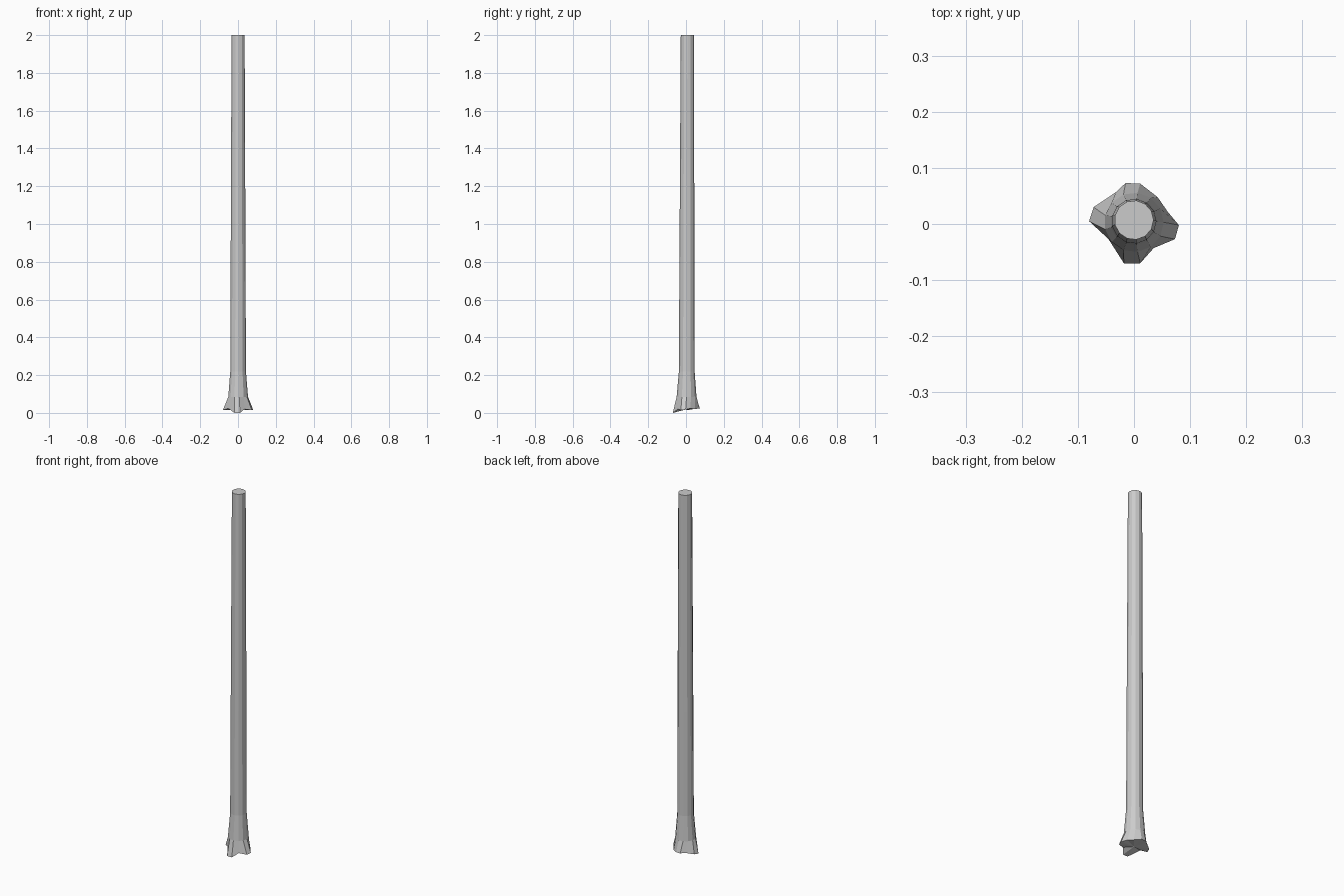
import bpy, bmesh, math

if "Cube" in bpy.data.objects:
    bpy.data.objects.remove(bpy.data.objects["Cube"])

# Root flare outline at the ground: four toes with notches between
BASE = [(.08, -.002, .017), (.06, .022, .024), (.042, .048, .02), (.011, .072, .024),
        (-.015, .073, .024), (-.032, .057, .026), (-.072, .03, .018), (-.08, .005, .015),
        (-.053, -.015, .024), (-.018, -.07, 0), (.011, -.07, 0), (.035, -.043, .02),
        (.073, -.027, .015)]
N = len(BASE)

# Upper rings: height, radius, centre y
RINGS = [(.085, .053, .003), (.22, .042, .004), (.8, .040, .005), (1.4, .0375, .006), (2, .035, .007)]


def ring(z, r, cy):
    return [(r * math.cos(math.tau * i / N), cy + r * math.sin(math.tau * i / N), z) for i in range(N)]


# Trunk lofted through the rings and capped
bm = bmesh.new()
loops = [[bm.verts.new(p) for p in pts] for pts in [BASE] + [ring(*r) for r in RINGS]]
for a, b in zip(loops, loops[1:]):
    for i in range(N):
        j = (i + 1) % N
        bm.faces.new((a[i], a[j], b[j], b[i]))
bm.faces.new(loops[-1])

# Underside fan
centre = bm.verts.new((0, 0, .018))
for i in range(N):
    bm.faces.new((loops[0][(i + 1) % N], loops[0][i], centre))
bmesh.ops.recalc_face_normals(bm, faces=bm.faces)

mesh = bpy.data.meshes.new("trunk")
bm.to_mesh(mesh)
bm.free()
bpy.context.collection.objects.link(bpy.data.objects.new("trunk", mesh))
